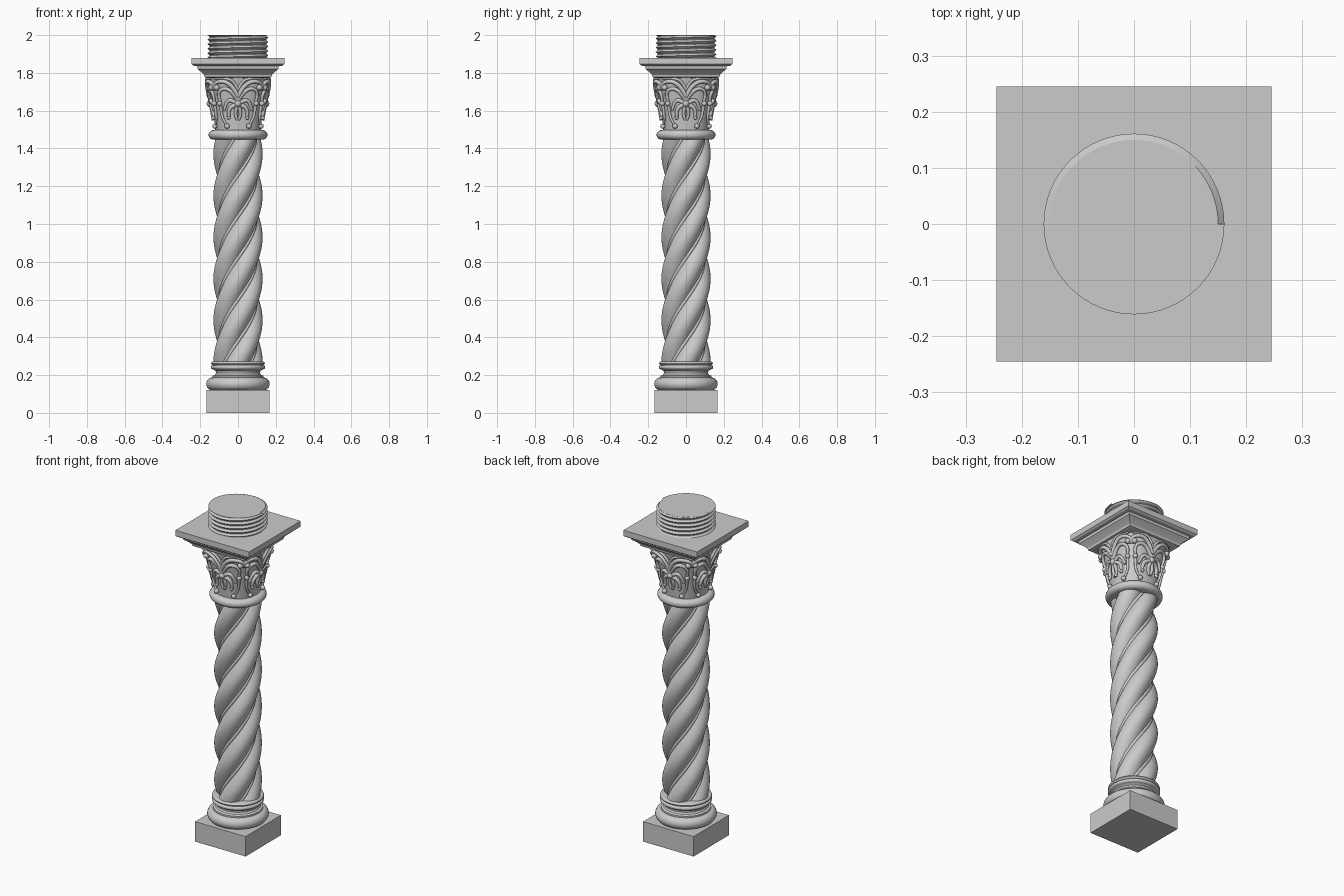
import bpy
import bmesh
from math import pi, sin, cos, sqrt, radians
from mathutils import Matrix, Vector

cube = bpy.data.objects.get("Cube")
if cube:
    bpy.data.objects.remove(cube, do_unlink=True)

stone = bpy.data.materials.new("grey stone")
stone.use_nodes = True
GREY = (0.6, 0.6, 0.6, 1)
stone.diffuse_color = GREY
stone.node_tree.nodes["Principled BSDF"].inputs["Base Color"].default_value = GREY


def finish(name, bm, angle=35):
    """Turn a bmesh into a shaded stone object."""
    mesh = bpy.data.meshes.new(name)
    bm.to_mesh(mesh)
    bm.free()
    mesh.shade_smooth()
    mesh.set_sharp_from_angle(angle=radians(angle))
    mesh.materials.append(stone)
    obj = bpy.data.objects.new(name, mesh)
    bpy.context.collection.objects.link(obj)
    return obj


def sweep(name, rows, cols, point, closed=True, angle=35):
    """Grid wrapped round the z axis; point(row, col) gives radius, angle, height."""
    bm = bmesh.new()
    count = cols if closed else cols + 1
    grid = []
    for i in range(rows):
        ring = []
        for j in range(count):
            r, a, z = point(i, j)
            ring.append(bm.verts.new((r * cos(a), r * sin(a), z)))
        grid.append(ring)
    for low, high in zip(grid, grid[1:]):
        for j in range(cols):
            k = (j + 1) % count
            bm.faces.new((low[j], low[k], high[k], high[j]))
    if closed:
        bm.faces.new(grid[0][::-1])
        bm.faces.new(grid[-1])
    return finish(name, bm, angle)


def lathe(name, profile, cols=64):
    def point(i, j):
        r, z = profile[i]
        return r, 2 * pi * j / cols, z
    return sweep(name, len(profile), cols, point)


def square(name, profile):
    """Stack of square sections given as half width and height."""
    def point(i, j):
        half, z = profile[i]
        return half * sqrt(2), pi / 4 + pi / 2 * j, z
    return sweep(name, len(profile), 4, point, angle=20)


def bead(r, low, high, bulge, steps=10):
    """Half round moulding profile."""
    mid, half = (low + high) / 2, (high - low) / 2
    return [(r + bulge * cos(t), mid + half * sin(t))
            for t in (pi * (s / steps - 0.5) for s in range(steps + 1))]


# Base: square plinth and round mouldings
square("plinth", [(0.168, 0), (0.168, 0.12)])
scotia = [(0.136, 0.187), (0.136, 0.196), (0.123, 0.201), (0.117, 0.211),
          (0.118, 0.221), (0.127, 0.229)]
lathe("base_mouldings", bead(0.136, 0.12, 0.187, 0.032) + scotia
      + bead(0.134, 0.231, 0.252, 0.009, 6) + bead(0.13, 0.253, 0.272, 0.012, 6))

# Twisted shaft: four round strands with a thin cord in each groove
LOW, HIGH, TURN = 0.262, 1.46, 2 * pi / 0.88
STRAND, CORD, CORD_R = 0.065, 0.094, 0.011
ROWS, COLS = 100, 128


def shaft_point(i, j):
    z = LOW + (HIGH - LOW) * i / (ROWS - 1)
    a = 2 * pi * j / COLS
    off = (a + pi / 4) % (pi / 2) - pi / 4
    r = 2 * STRAND * cos(off)
    groove = pi / 4 - abs(off)
    inside = CORD_R ** 2 - (CORD * sin(groove)) ** 2
    if inside > 0:
        r = max(r, CORD * cos(groove) + sqrt(inside))
    return r, a + TURN * (z - 1.37), z


sweep("twisted_shaft", ROWS, COLS, shaft_point, angle=40)

# Neck ring below the capital
lathe("neck_ring", bead(0.13, 1.447, 1.497, 0.026))


# Capital bell: round at the foot, squarer at the top
def bell_radius(a, z):
    t = (z - 1.49) / 0.29
    return 0.12 + 0.022 * t + 0.026 * t * t + (0.004 + 0.016 * t) * sin(2 * a) ** 2


def bell_point(i, j):
    z, a = 1.49 + 0.29 * i / 12, 2 * pi * j / 64
    return bell_radius(a, z), a, z


sweep("capital_bell", 13, 64, bell_point)


def on_bell(u, z, lift, side):
    """Point at sideways distance u and height z on one face of the bell."""
    a = u / bell_radius(0, z)
    r = bell_radius(a, z) + lift
    a += side * pi / 2
    return Vector((r * cos(a), r * sin(a), z))


# Capital leaves: tapered ribbons of (sideways, height), mirrored on each face
RIBBONS = [
    (0.013, 0.008, [(0, 1.675), (0.02, 1.72), (0.06, 1.755), (0.1, 1.755),
                    (0.125, 1.735), (0.115, 1.71), (0.1, 1.72)]),
    (0.012, 0.006, [(0, 1.655), (0.025, 1.695), (0.06, 1.72), (0.09, 1.71),
                    (0.1, 1.68), (0.09, 1.65)]),
    (0.009, 0.006, [(0, 1.71), (0.015, 1.745), (0.05, 1.775), (0.12, 1.77)]),
    (0.012, 0.006, [(0.01, 1.64), (0.035, 1.66), (0.06, 1.645), (0.07, 1.6)]),
    (0.013, 0.006, [(0.01, 1.63), (0.035, 1.625), (0.05, 1.59), (0.045, 1.56)]),
    (0.011, 0.007, [(0.004, 1.625), (0.012, 1.6), (0.012, 1.57), (0.003, 1.55)]),
    (0.009, 0.007, [(0.09, 1.65), (0.085, 1.59), (0.075, 1.55), (0.055, 1.52)]),
]
curve = bpy.data.curves.new("capital_leaves", "CURVE")
curve.dimensions = "3D"
curve.bevel_depth = 1
curve.bevel_resolution = 2
curve.resolution_u = 4
curve.use_fill_caps = True
for side in range(4):
    for mirror in (1, -1):
        for thick, lift, path in RIBBONS:
            spline = curve.splines.new("NURBS")
            spline.points.add(len(path) - 1)
            for n, (u, z) in enumerate(path):
                spline.points[n].co = (*on_bell(mirror * u, z, lift, side), 1)
                spline.points[n].radius = thick * (1 - 0.35 * n / (len(path) - 1))
            spline.order_u = 3
            spline.use_endpoint_u = True
            spline.use_smooth = True
curve.materials.append(stone)
leaves = bpy.data.objects.new("capital_leaves", curve)
bpy.context.collection.objects.link(leaves)
bpy.context.view_layer.objects.active = leaves
leaves.select_set(True)
bpy.ops.object.convert(target="MESH")

# Capital beads: flower heart, leaf tips and foot beads
BEADS = [(0, 1.637, 0.019), (0.054, 1.518, 0.014), (0.09, 1.638, 0.014),
         (0.105, 1.722, 0.016), (0.046, 1.562, 0.01)]
bm = bmesh.new()
for side in range(4):
    for u, z, size in BEADS:
        for mirror in ((1, -1) if u else (1,)):
            place = Matrix.Translation(on_bell(mirror * u, z, 0.01, side))
            bmesh.ops.create_icosphere(bm, subdivisions=2, radius=size, matrix=place)
finish("capital_beads", bm, 60)

# Abacus: stepped square slab
square("abacus", [(0.16, 1.772), (0.177, 1.778), (0.18, 1.79), (0.196, 1.806),
                  (0.214, 1.82), (0.216, 1.836), (0.234, 1.838), (0.245, 1.846),
                  (0.245, 1.88)])

# Threaded spigot: core with a helical ridge
lathe("spigot_core", [(0.15, 1.87), (0.15, 2.0)])
PITCH, FIRST, LAST = 0.024, 1.88, 2.0


def thread_point(i, j):
    z = FIRST + PITCH * (i / 2 - 1 + j / 64)
    r = 0.161 if i % 2 else 0.148
    return r, 2 * pi * j / 64, min(max(z, FIRST), LAST)


sweep("spigot_thread", 13, 64, thread_point, closed=False)
